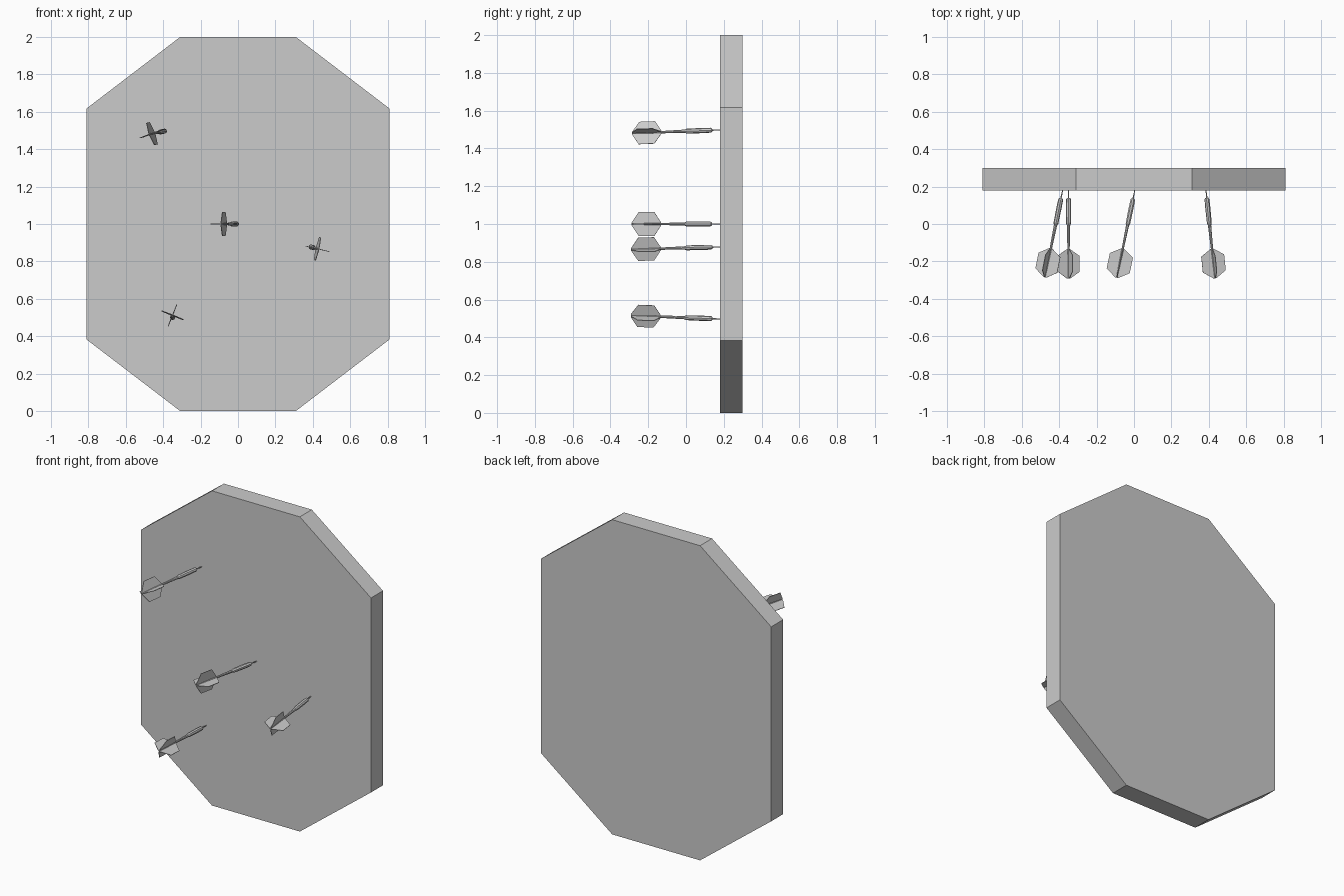
import bpy, bmesh, math
from mathutils import Vector, Matrix

cube = bpy.data.objects.get("Cube")
if cube:
    bpy.data.objects.remove(cube, do_unlink=True)

grey = bpy.data.materials.new("plain_grey")
grey.use_nodes = True
grey.diffuse_color = (0.6, 0.6, 0.6, 1)
grey.node_tree.nodes["Principled BSDF"].inputs["Base Color"].default_value = (0.6, 0.6, 0.6, 1)


def finish(bm, name, matrix=Matrix()):
    bmesh.ops.recalc_face_normals(bm, faces=bm.faces)
    mesh = bpy.data.meshes.new(name)
    bm.to_mesh(mesh)
    bm.free()
    mesh.materials.append(grey)
    obj = bpy.data.objects.new(name, mesh)
    obj.matrix_world = matrix
    bpy.context.collection.objects.link(obj)
    return obj


def lathe(name, profile, matrix, sides=8):
    """Closed turned body along local z from (radius, height) pairs."""
    bm = bmesh.new()
    rings = [[bm.verts.new((r * math.cos(a), r * math.sin(a), h))
              for a in (math.tau * (i + 0.5) / sides for i in range(sides))]
             for r, h in profile]
    for low, high in zip(rings, rings[1:]):
        for i in range(sides):
            j = (i + 1) % sides
            bm.faces.new((low[i], low[j], high[j], high[i]))
    bm.faces.new(rings[0])
    bm.faces.new(rings[-1])
    return finish(bm, name, matrix)


def flight(name, matrix, turn):
    """Thin six-sided vane plate, centred on the dart axis."""
    half = [(0.008, 0), (0.063, 0.037), (0.063, 0.122), (0.008, 0.158)]
    outline = half + [(-w, h) for w, h in reversed(half)]
    bm = bmesh.new()
    face = bm.faces.new([bm.verts.new((w, -0.0015, h)) for w, h in outline])
    grown = bmesh.ops.extrude_face_region(bm, geom=[face])["geom"]
    bmesh.ops.translate(bm, vec=(0, 0.003, 0),
                        verts=[v for v in grown if isinstance(v, bmesh.types.BMVert)])
    return finish(bm, name, matrix @ Matrix.Rotation(turn, 4, "Z"))


# Ten-sided board, stretched so its height equals its width
bm = bmesh.new()
bmesh.ops.create_cone(bm, cap_ends=True, segments=10, radius1=1, radius2=1, depth=0.12)
for v in bm.verts:
    a = round(math.atan2(v.co.y, v.co.x) / (math.pi / 5)) * math.pi / 5
    v.co = (math.cos(a), v.co.z + 0.24, 1 + math.sin(a) / math.sin(math.radians(72)))
finish(bm, "board")


# Darts: tail, tip and roll of the flights in degrees
darts = {
    "upper_right": ((-0.476, -0.285, 1.480), (-0.380, 0.19, 1.499), 20),
    "centre": ((-0.092, -0.287, 1.0), (0.006, 0.19, 1.0), 0),
    "left": ((0.433, -0.29, 0.865), (0.384, 0.19, 0.879), -13),
    "lower_right": ((-0.350, -0.292, 0.515), (-0.350, 0.19, 0.497), -22),
}
for place, (tail, tip, roll) in darts.items():
    tail, tip = Vector(tail), Vector(tip)
    axis = (tip - tail).normalized()
    side = axis.cross(Vector((0, 0, 1))).normalized()
    frame = Matrix((side, axis.cross(side), axis)).transposed().to_4x4()
    frame.translation = tail
    frame = frame @ Matrix.Rotation(math.radians(-roll), 4, "Z")
    length = (tip - tail).length

    lathe("shaft_" + place, [(0.003, 0.002), (0.006, 0.15), (0.009, 0.29)], frame)
    lathe("barrel_" + place, [(0.009, 0.285), (0.013, 0.295), (0.014, 0.38),
                              (0.013, 0.425), (0.008, 0.432)], frame)
    lathe("point_" + place, [(0.004, 0.425), (0.002, length)], frame)
    for label, turn in (("flat", 0), ("upright", math.pi / 2)):
        flight(f"flight_{label}_{place}", frame, turn)
